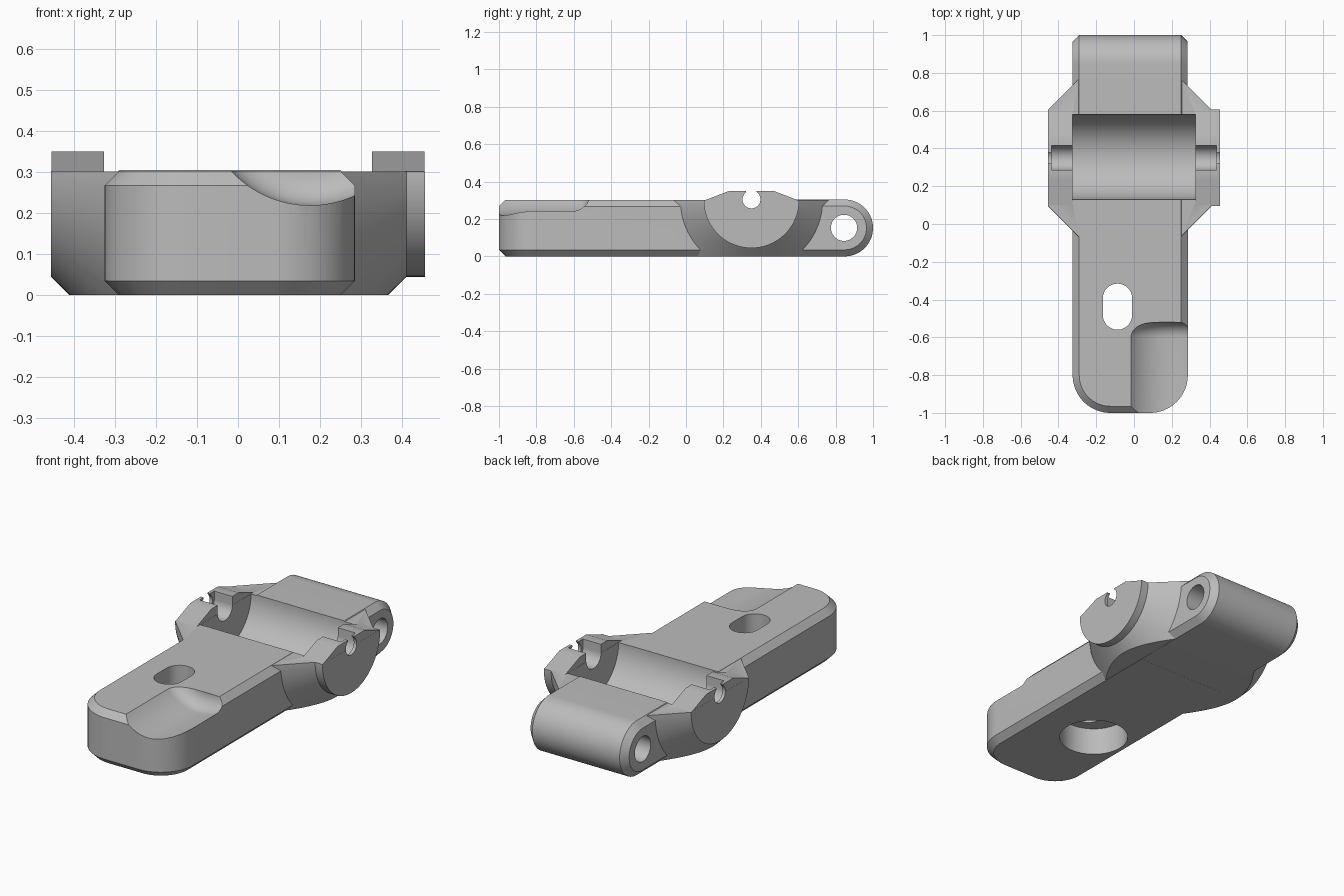
import bpy, bmesh, math

if "Cube" in bpy.data.objects:
    bpy.data.objects.remove(bpy.data.objects["Cube"], do_unlink=True)

H = 0.302                     # height of the flat deck
LEFT, RIGHT = -0.325, 0.285   # side walls of the arm
PIVOT = 0.35                  # y of the cradle axis
C = 0.035                     # chamfer
GAP = 0.0005                  # keeps overlapping faces from coinciding

grey = bpy.data.materials.new("plain grey")
grey.use_nodes = True
grey.diffuse_color = (0.5, 0.5, 0.5, 1)
grey.node_tree.nodes["Principled BSDF"].inputs["Base Color"].default_value = (0.5, 0.5, 0.5, 1)


def arc(cx, cy, r, a0, a1, n=16):
    """Points along an arc, angles in degrees."""
    angles = [math.radians(a0 + (a1 - a0) * i / n) for i in range(n + 1)]
    return [(cx + r * math.cos(a), cy + r * math.sin(a)) for a in angles]


def circle(cx, cy, r, n=64):
    return arc(cx, cy, r, 0, 360, n)[:-1]


def loft(name, axis, sections):
    """Solid through (position, outline) sections along an axis."""
    place = {"x": lambda t, a, b: (t, a, b),
             "y": lambda t, a, b: (a, t, b),
             "z": lambda t, a, b: (a, b, t)}[axis]
    bm = bmesh.new()
    rings = [[bm.verts.new(place(t, a, b)) for a, b in pts] for t, pts in sections]
    n = len(rings[0])
    for lo, hi in zip(rings, rings[1:]):
        for i in range(n):
            j = (i + 1) % n
            bm.faces.new((lo[i], lo[j], hi[j], hi[i]))
    bm.faces.new(rings[0])
    bm.faces.new(rings[-1])
    bmesh.ops.recalc_face_normals(bm, faces=bm.faces[:])
    mesh = bpy.data.meshes.new(name)
    bm.to_mesh(mesh)
    bm.free()
    mesh.materials.append(grey)
    obj = bpy.data.objects.new(name, mesh)
    bpy.context.collection.objects.link(obj)
    return obj


def prism(name, axis, t0, t1, outline):
    return loft(name, axis, [(t0, outline), (t1, outline)])


def volume(mesh):
    bm = bmesh.new()
    bm.from_mesh(mesh)
    result = bm.calc_volume()
    bm.free()
    return result


def combine(target, tool, operation):
    """Bake a boolean with the first solver that yields a sound solid."""
    before = volume(target.data)
    mod = target.modifiers.new("shape", "BOOLEAN")
    mod.operation, mod.object = operation, tool
    for solver in ("EXACT", "MANIFOLD", "FLOAT"):
        mod.solver = solver
        bpy.context.view_layer.update()
        deps = bpy.context.evaluated_depsgraph_get()
        mesh = bpy.data.meshes.new_from_object(target.evaluated_get(deps))
        if volume(mesh) > 0.3 * before:
            break
    else:
        raise RuntimeError("boolean failed with " + tool.name)
    target.modifiers.remove(mod)
    target.data = mesh
    bpy.data.objects.remove(tool, do_unlink=True)


# Front arm: rounded plan with chamfered top and bottom edges
def arm_plan(i):
    r = 0.2
    return ([(LEFT + i, 0.36)]
            + arc(LEFT + r, -1 + r, r - i, 180, 270)
            + arc(RIGHT - r, -1 + r, r - i, 270, 360)
            + [(RIGHT - i, 0.36)])


body = loft("lever_body", "z", [(0, arm_plan(C)), (C, arm_plan(0)),
                                (H - C, arm_plan(0)), (H, arm_plan(C))])


# Rear barrel: rounded side profile with chamfered ends
def barrel_side(i):
    r = 0.152
    z = r + GAP
    return [(0.34, z - r + i)] + arc(1 - r, z, r - i, -90, 90, 32) + [(0.34, z + r - i)]


barrel = loft("rear_barrel", "x", [(LEFT + GAP, barrel_side(C)), (LEFT + C, barrel_side(0)),
                                   (RIGHT - C, barrel_side(0)), (RIGHT - GAP, barrel_side(C))])
combine(body, barrel, "UNION")

# Cradle: a conical hub, cut flat near deck height and at the base
hub_profile = [(-0.455, 0.255), (-0.28, 0.43), (0.235, 0.43), (0.41, 0.255), (0.455, 0.255)]
hub = loft("cradle_hub", "x", [(x, circle(PIVOT, 0.3, r, 96)) for x, r in hub_profile])
trim = prism("hub_trim", "z", 2 * GAP, H - 2 * GAP, [(-1, -1), (1, -1), (1, 1.5), (-1, 1.5)])
combine(hub, trim, "INTERSECT")
combine(body, hub, "UNION")

# Wide trough between the ears
combine(body, prism("trough_cutter", "x", -0.325, 0.325, circle(0.355, 0.303, 0.225, 96)), "DIFFERENCE")

# Raised ears, each with an open axle seat and a narrow snap slot
ear_outline = [(PIVOT - 0.155, 0.2), (PIVOT + 0.155, 0.2), (PIVOT + 0.25, 0.3),
               (PIVOT + 0.12, 0.35), (PIVOT - 0.12, 0.35), (PIVOT - 0.25, 0.3)]
seat_outline = arc(PIVOT, 0.305, 0.065, 180, 360, 24) + [(PIVOT + 0.065, 0.41), (PIVOT - 0.065, 0.41)]
snap_outline = arc(PIVOT, 0.305, 0.048, 126, 414, 36) + [(PIVOT + 0.028, 0.4), (PIVOT - 0.028, 0.4)]
for s in (-1, 1):
    combine(body, prism("ear", "x", s * 0.326, s * (0.455 - GAP), ear_outline), "UNION")
    combine(body, prism("seat_cutter", "x", s * 0.3, s * 0.437, seat_outline), "DIFFERENCE")
    combine(body, prism("snap_cutter", "x", s * 0.42, s * 0.5, snap_outline), "DIFFERENCE")

# Cross hole through the barrel
combine(body, prism("pin_hole_cutter", "x", -0.6, 0.6, circle(0.845, 0.153, 0.07, 48)), "DIFFERENCE")

# Thumb scoop at the front corner, with a filleted inner end
scoop_sections = [(-1.2, 0.261)]
scoop_sections += [(y, 0.181 + dr) for y, dr in arc(-0.6, 0, 0.08, 90, 0, 10)]
scoop = loft("scoop_cutter", "y", [(y, circle(0.175, 0.48, r, 128)) for y, r in scoop_sections])
combine(body, scoop, "DIFFERENCE")

# Oblong through slot with a round recess underneath
slot = arc(-0.0875, -0.393, 0.0775, 0, 180) + arc(-0.0875, -0.482, 0.0775, 180, 360)
combine(body, prism("slot_cutter", "z", -0.1, 0.5, slot), "DIFFERENCE")
combine(body, prism("recess_cutter", "z", -0.11, 0.155, circle(-0.0875, -0.4375, 0.18)), "DIFFERENCE")

# Smooth curved surfaces, keep edges crisp
bpy.ops.object.select_all(action="DESELECT")
body.select_set(True)
bpy.context.view_layer.objects.active = body
bpy.ops.object.shade_smooth_by_angle(angle=math.radians(25))
